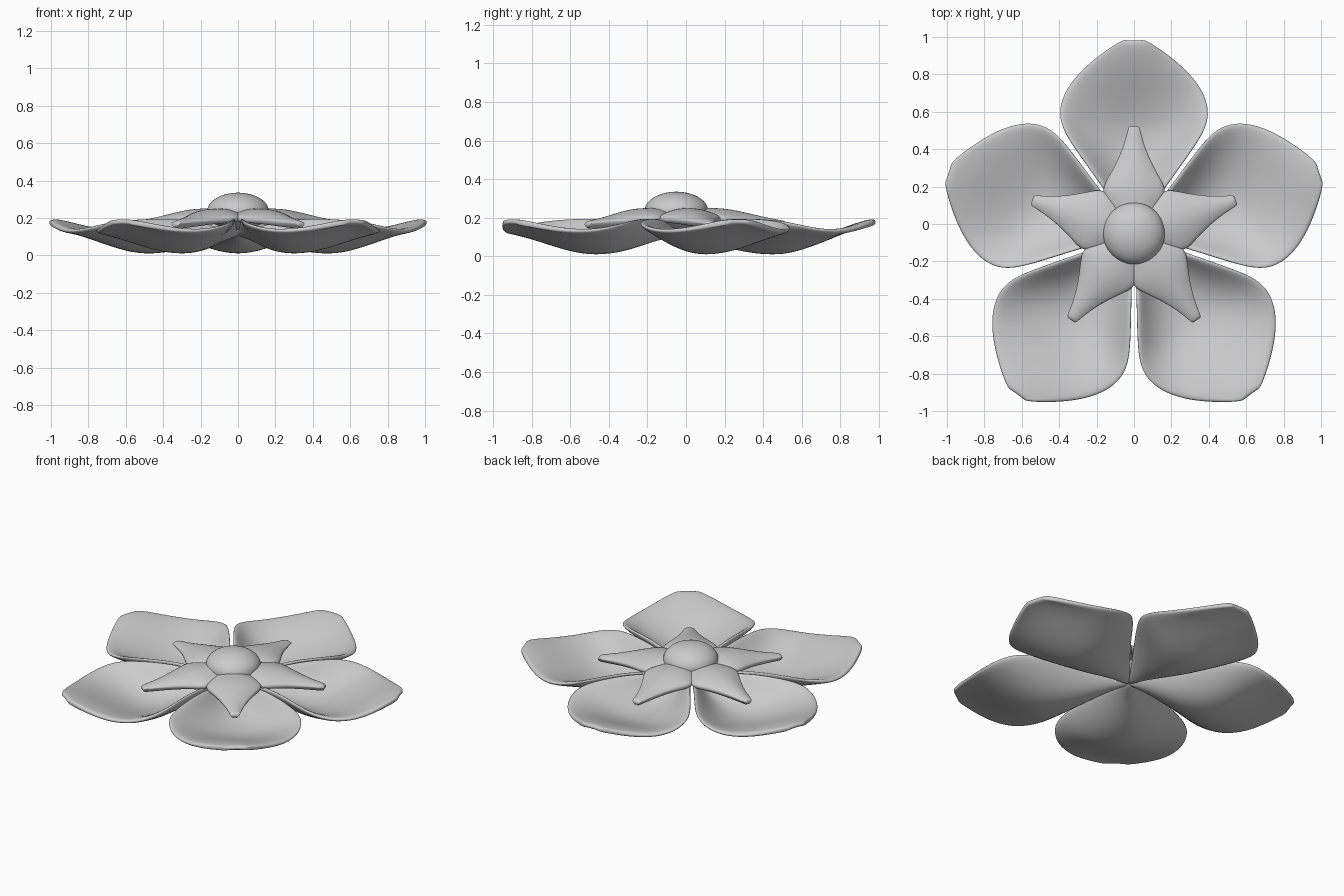
import bpy, math
from mathutils import Matrix

if "Cube" in bpy.data.objects:
    bpy.data.objects.remove(bpy.data.objects["Cube"])

CENTER_Y = -0.05
COLUMNS = (-1, -0.75, -0.4, 0, 0.4, 0.75, 1)


def leaf(name, rows, thickness, angle, stretch=1.0, power=2.0):
    """Curved leaf along +y; rows are (radius, half width, middle z, edge z)."""
    turn = Matrix.Translation((0, CENTER_Y, 0)) @ Matrix.Rotation(angle, 4, 'Z')
    verts = []
    for r, w, zm, ze in rows:
        for v in COLUMNS:
            z = zm + (ze - zm) * abs(v) ** power
            verts.append(turn @ Matrix.Translation((w * v, r * stretch, z)).to_translation())
    n = len(COLUMNS)
    faces = [(i * n + j, i * n + j + 1, (i + 1) * n + j + 1, (i + 1) * n + j)
             for i in range(len(rows) - 1) for j in range(n - 1)]
    mesh = bpy.data.meshes.new(name)
    mesh.from_pydata(verts, [], faces)
    mesh.polygons.foreach_set("use_smooth", [True] * len(faces))
    obj = bpy.data.objects.new(name, mesh)
    bpy.context.collection.objects.link(obj)
    solid = obj.modifiers.new("thickness", 'SOLIDIFY')
    solid.thickness = thickness
    solid.offset = 1
    sub = obj.modifiers.new("smooth", 'SUBSURF')
    sub.levels = sub.render_levels = 2
    return obj


# Large cupped petals: low along the middle, raised seams and tips
petal_rows = [
    (0.00, 0.01, 0.10, 0.10),
    (0.10, 0.075, 0.085, 0.14),
    (0.20, 0.148, 0.055, 0.175),
    (0.32, 0.235, 0.02, 0.19),
    (0.44, 0.322, 0.0, 0.185),
    (0.56, 0.400, 0.0, 0.17),
    (0.66, 0.412, 0.03, 0.145),
    (0.76, 0.378, 0.07, 0.12),
    (0.86, 0.300, 0.115, 0.115),
    (0.94, 0.205, 0.145, 0.13),
    (1.00, 0.120, 0.162, 0.15),
    (1.035, 0.055, 0.165, 0.162),
]
for k, stretch in enumerate((1.0, 1.01, 1.03, 1.03, 1.01)):
    leaf(f"petal_{k + 1}", petal_rows, 0.03, math.radians(72 * k), stretch)

# Small pointed inner leaves forming a star
star_rows = [
    (0.00, 0.01, 0.20, 0.20),
    (0.10, 0.075, 0.21, 0.185),
    (0.17, 0.128, 0.213, 0.175),
    (0.225, 0.165, 0.212, 0.168),
    (0.28, 0.135, 0.205, 0.165),
    (0.35, 0.090, 0.190, 0.160),
    (0.45, 0.042, 0.165, 0.148),
    (0.53, 0.016, 0.150, 0.142),
    (0.57, 0.004, 0.142, 0.140),
]
for k in range(5):
    leaf(f"star_leaf_{k + 1}", star_rows, 0.04, math.radians(72 * k))

# Domed flower centre
bpy.ops.mesh.primitive_uv_sphere_add(segments=48, ring_count=24, radius=1,
                                     location=(0, CENTER_Y, 0.235))
dome = bpy.context.object
dome.name = "flower_centre"
dome.scale = (0.165, 0.165, 0.1)
bpy.ops.object.shade_smooth()
